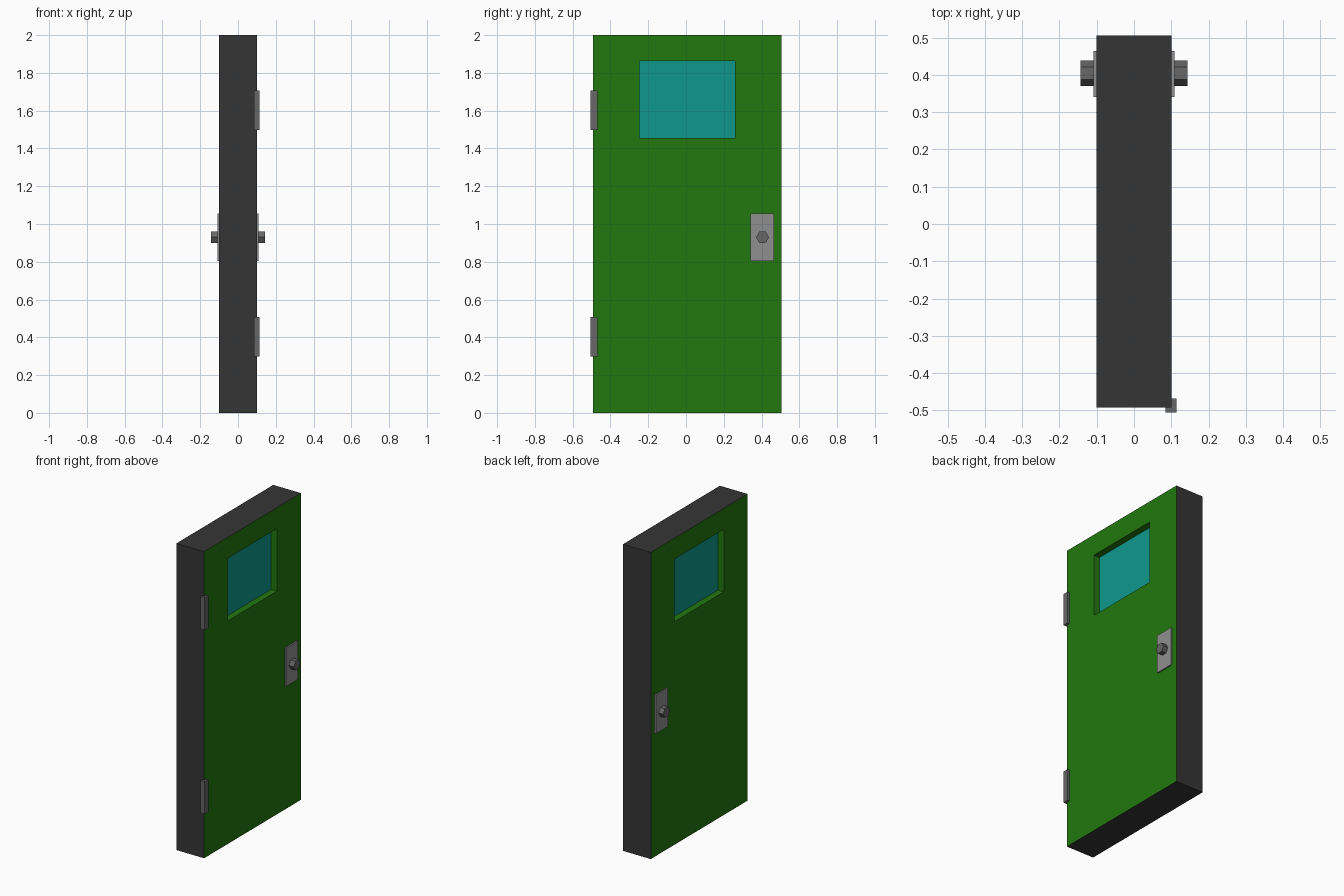
import bpy, bmesh, math
from mathutils import Matrix

if "Cube" in bpy.data.objects:
    bpy.data.objects.remove(bpy.data.objects["Cube"])


def material(name, rgb):
    m = bpy.data.materials.new(name)
    m.diffuse_color = (*rgb, 1)
    m.use_nodes = True
    m.node_tree.nodes["Principled BSDF"].inputs["Base Color"].default_value = m.diffuse_color
    return m


GREEN = material("green paint", (0.016, 0.187, 0.0045))
DARK = material("dark edge", (0.036, 0.036, 0.036))
GLASS = material("teal glass", (0.0045, 0.315, 0.262))
PLATE = material("light metal", (0.275, 0.275, 0.275))
METAL = material("grey metal", (0.135, 0.135, 0.135))


def finish(name, bm, *mats):
    bmesh.ops.recalc_face_normals(bm, faces=bm.faces)
    me = bpy.data.meshes.new(name)
    bm.to_mesh(me)
    bm.free()
    for m in mats:
        me.materials.append(m)
    ob = bpy.data.objects.new(name, me)
    bpy.context.collection.objects.link(ob)
    return ob


def box_bm(lo, hi):
    bm = bmesh.new()
    size = [b - a for a, b in zip(lo, hi)]
    mid = [(a + b) / 2 for a, b in zip(lo, hi)]
    bmesh.ops.create_cube(bm, size=1, matrix=Matrix.Translation(mid) @ Matrix.Diagonal((*size, 1)))
    return bm


# Door slab with green panels, dark edges and a recessed window on both sides
T, RECESS = 0.1, 0.043
WIN_Y, WIN_Z = (-0.247, 0.26), (1.455, 1.862)
bm = box_bm((-T, -0.492, 0), (T, 0.506, 2))
for f in bm.faces:
    f.material_index = 0 if abs(f.normal.x) > 0.9 else 1
for f in [f for f in bm.faces if f.material_index == 0]:
    side = math.copysign(1, f.normal.x)
    c = f.calc_center_median()
    bmesh.ops.inset_individual(bm, faces=[f], thickness=0.1)
    for v in f.verts:
        v.co.y = WIN_Y[v.co.y > c.y]
        v.co.z = WIN_Z[v.co.z > c.z]
    pane = bmesh.ops.extrude_discrete_faces(bm, faces=[f])["faces"][0]
    for v in pane.verts:
        v.co.x -= side * RECESS
    pane.material_index = 2
finish("door", bm, GREEN, DARK, GLASS)

# Lock plate and hexagonal knob on each side
for side, label in ((1, "right"), (-1, "left")):
    x0, x1 = sorted((side * 0.098, side * 0.109))
    finish("lock_plate_" + label, box_bm((x0, 0.341, 0.804), (x1, 0.465, 1.055)), PLATE)
    bm = bmesh.new()
    bmesh.ops.create_cone(
        bm, cap_ends=True, segments=6, radius1=0.034, radius2=0.034, depth=0.043,
        matrix=Matrix.Translation((side * 0.1215, 0.405, 0.93))
        @ Matrix.Rotation(math.pi / 2, 4, "Y") @ Matrix.Rotation(math.pi / 2, 4, "Z"))
    # keep a corner pointing along y
    if max(v.co.y for v in bm.verts) < 0.438:
        bmesh.ops.rotate(bm, verts=bm.verts, cent=(0, 0.405, 0.93),
                         matrix=Matrix.Rotation(math.pi / 6, 3, "X"))
    finish("knob_" + label, bm, METAL)

# Two hinges on the front corner
for z, label in ((0.298, "lower"), (1.498, "upper")):
    finish("hinge_" + label, box_bm((0.084, -0.506, z), (0.114, -0.469, z + 0.21)), METAL)
